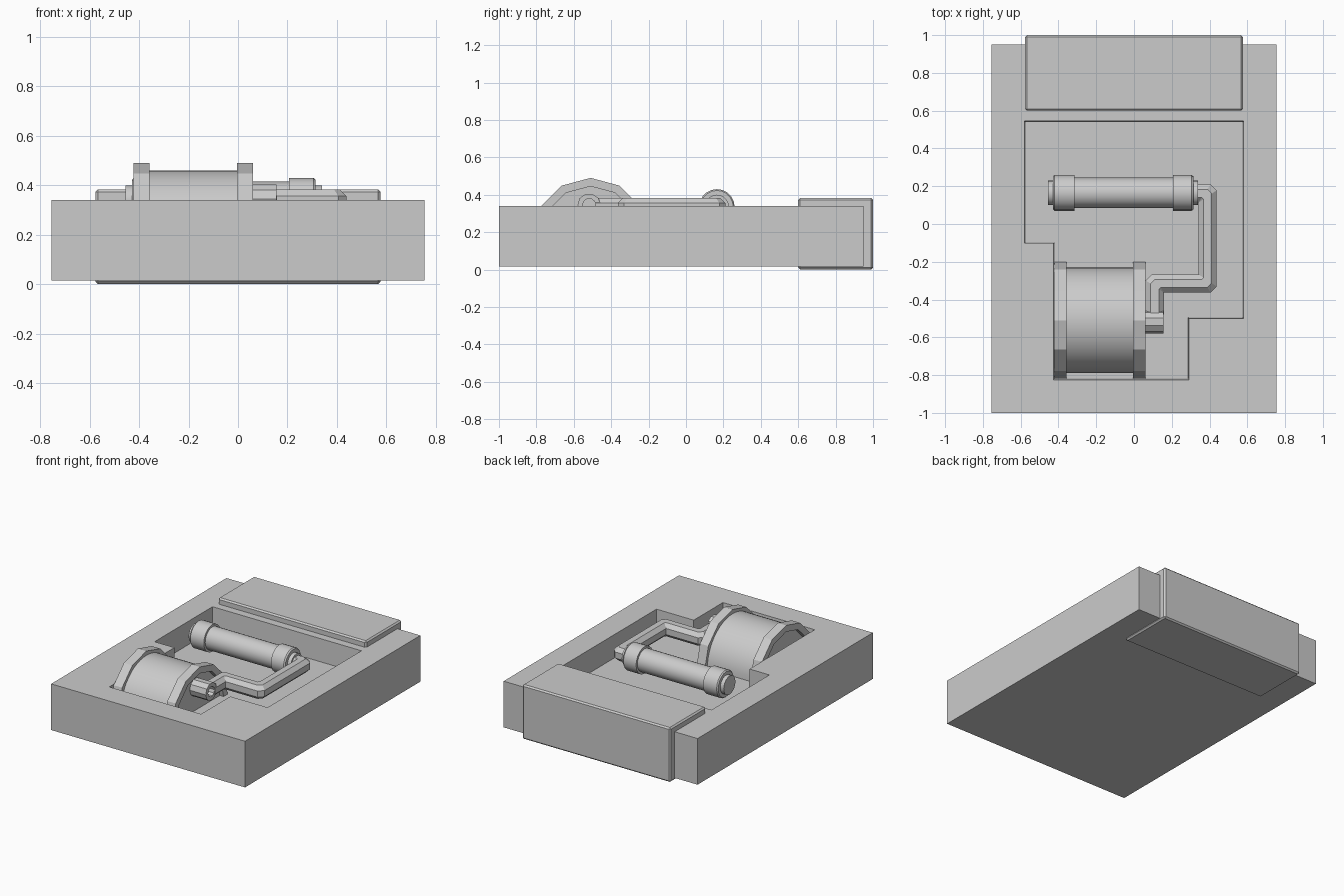
import bpy, bmesh, math
from mathutils import Vector

if "Cube" in bpy.data.objects:
    bpy.data.objects.remove(bpy.data.objects["Cube"])

FLOOR = 0.18


def finish(name, bm, smooth=True):
    bmesh.ops.recalc_face_normals(bm, faces=bm.faces)
    me = bpy.data.meshes.new(name)
    bm.to_mesh(me)
    bm.free()
    ob = bpy.data.objects.new(name, me)
    bpy.context.collection.objects.link(ob)
    bpy.ops.object.select_all(action='DESELECT')
    ob.select_set(True)
    bpy.context.view_layer.objects.active = ob
    if smooth:
        bpy.ops.object.shade_smooth_by_angle(angle=math.radians(28))
    return ob


def box(name, lo, hi, bevel=0.0):
    bm = bmesh.new()
    bmesh.ops.create_cube(bm, size=1)
    for v in bm.verts:
        v.co = [lo[i] + (v.co[i] + 0.5) * (hi[i] - lo[i]) for i in range(3)]
    if bevel:
        bmesh.ops.bevel(bm, geom=bm.edges[:], offset=bevel, segments=1, affect='EDGES')
    return finish(name, bm, False)


def lathe_x(name, profile, y, z, sides, arc=2 * math.pi, smooth=True):
    """Spin (x, radius) profile about an x-parallel axis; arc pi gives an upper half."""
    bm = bmesh.new()
    full = arc > 6
    count = sides if full else sides + 1
    rings = []
    for i in range(count):
        a = arc * i / sides
        rings.append([bm.verts.new((x, y + r * math.cos(a), z + r * math.sin(a)))
                      for x, r in profile])
    for i in range(sides):
        a, b = rings[i], rings[(i + 1) % count]
        for j in range(len(profile) - 1):
            bm.faces.new((a[j], a[j + 1], b[j + 1], b[j]))
    bmesh.ops.remove_doubles(bm, verts=bm.verts, dist=1e-5)
    return finish(name, bm, smooth)


def pipe(name, path, z, r, chamfer):
    """Octagonal pipe with mitred corners whose outer side is chamfered."""
    pts = [Vector(p) for p in path]
    sect = [(r * u, r * w) for u, w in ((1, .45), (.45, 1), (-.45, 1), (-1, .45),
                                        (-1, -.45), (-.45, -1), (.45, -1), (1, -.45))]
    dirs = [(b - a).normalized() for a, b in zip(pts, pts[1:])]
    left = [Vector((-d.y, d.x)) for d in dirs]
    bm = bmesh.new()
    rings = [[(pts[0] + left[0] * u, w) for u, w in sect]]
    for i in range(1, len(pts) - 1):
        d1, d2 = dirs[i - 1], dirs[i]
        s = -1 if d1.x * d2.y - d1.y * d2.x > 0 else 1
        before, after = [], []
        for u, w in sect:
            p = pts[i] + u * (left[i - 1] + left[i])
            k = chamfer * (s * u + r) / (2 * r)
            before.append((p - d1 * k, w))
            after.append((p + d2 * k, w))
        rings += [before, after]
    rings.append([(pts[-1] + left[-1] * u, w) for u, w in sect])
    vr = [[bm.verts.new((p.x, p.y, z + w)) for p, w in ring] for ring in rings]
    for a, b in zip(vr, vr[1:]):
        for j in range(8):
            bm.faces.new((a[j], a[(j + 1) % 8], b[(j + 1) % 8], b[j]))
    bm.faces.new(vr[0])
    bm.faces.new(vr[-1])
    bmesh.ops.remove_doubles(bm, verts=bm.verts, dist=1e-5)
    return finish(name, bm, False)


# Base slab with stepped recess
base = box("base", (-0.755, -1, 0.015), (0.755, 0.95, 0.34))
outline = [(-.58, .545), (.58, .545), (.58, -.5), (.29, -.5),
           (.29, -.825), (-.425, -.825), (-.425, -.1), (-.58, -.1)]
bm = bmesh.new()
low = [bm.verts.new((x * .99, y * .99, FLOOR)) for x, y in outline]
top = [bm.verts.new((x, y, 0.345)) for x, y in outline]
bm.faces.new(low)
bm.faces.new(top)
for i in range(8):
    j = (i + 1) % 8
    bm.faces.new((low[i], low[j], top[j], top[i]))
cutter = finish("recess_cutter", bm, False)
cutter.hide_render = True
mod = base.modifiers.new("recess", 'BOOLEAN')
mod.operation, mod.solver, mod.object = 'DIFFERENCE', 'EXACT', cutter
bpy.context.view_layer.objects.active = base
bpy.ops.object.modifier_apply(modifier=mod.name)
bpy.data.objects.remove(cutter)

# Block wrapped over the rear edge
box("rear_block", (-0.577, 0.6, 0.0), (0.577, 1.0, 0.383), 0.01)

# Half drum and its two faceted flanges with inset outer faces
lathe_x("drum", [(-0.37, 0.28), (0.01, 0.28)], -0.51, FLOOR, 24, math.pi)
for name, outer, inner in (("flange_left", -0.423, -0.357), ("flange_right", 0.06, -0.005)):
    inset = outer + (0.03 if inner > outer else -0.03)
    lathe_x(name, [(inner, 0), (inner, 0.31), (outer, 0.31), (outer, 0.265),
                   (inset, 0.265), (inset, 0)], -0.51, FLOOR, 6, math.pi, False)

# Hollow nozzle on the drum
lathe_x("nozzle", [(0.02, 0), (0.02, 0.062), (0.155, 0.062), (0.155, 0.035),
                   (0.11, 0.035), (0.11, 0)], -0.518, 0.345, 10)

# Horizontal canister with collars and end plugs
lathe_x("canister", [(-0.455, 0), (-0.455, 0.065), (-0.428, 0.065), (-0.428, 0.088),
                     (-0.42, 0.095), (-0.315, 0.095), (-0.315, 0.08), (0.207, 0.08),
                     (0.207, 0.095), (0.305, 0.095), (0.314, 0.088), (0.314, 0.065),
                     (0.34, 0.065), (0.34, 0)], 0.165, 0.335, 20)

# Bent pipe from canister to nozzle
pipe("pipe", [(0.32, 0.162), (0.39, 0.162), (0.39, -0.315), (0.11, -0.315), (0.11, -0.48)],
     0.335, 0.048, 0.032)
